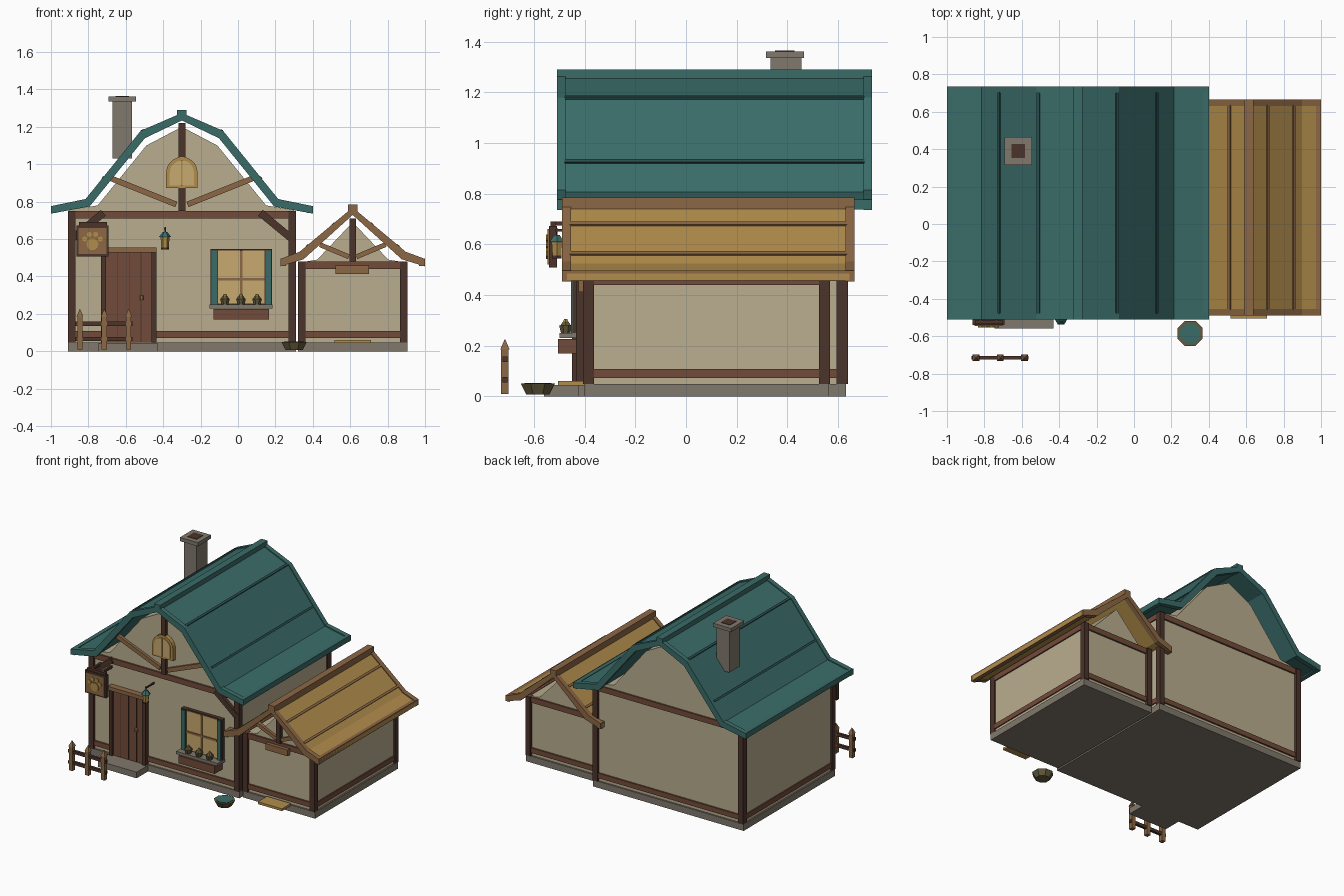
import bpy, bmesh, math
from mathutils import Vector, Matrix

cube = bpy.data.objects.get("Cube")
if cube:
    bpy.data.objects.remove(cube, do_unlink=True)


def material(name, r, g, b):
    mat = bpy.data.materials.new(name)
    mat.use_nodes = True
    mat.diffuse_color = (r, g, b, 1)
    mat.node_tree.nodes["Principled BSDF"].inputs["Base Color"].default_value = (r, g, b, 1)
    return mat


teal = material("teal shingles", .042, .15, .14)
deep_teal = material("deep teal", .022, .075, .072)
plaster = material("cream plaster", .485, .423, .275)
dark = material("dark timber", .07, .034, .023)
red = material("red brown timber", .171, .07, .042)
wood = material("mid wood", .262, .136, .058)
gold = material("straw gold", .434, .262, .069)
stone = material("stone", .216, .188, .15)
glow = material("warm glass", .578, .402, .162)
olive = material("olive clay", .127, .102, .045)


def finish(name, bm, mat):
    bmesh.ops.recalc_face_normals(bm, faces=bm.faces)
    mesh = bpy.data.meshes.new(name)
    bm.to_mesh(mesh)
    bm.free()
    mesh.materials.append(mat)
    obj = bpy.data.objects.new(name, mesh)
    bpy.context.collection.objects.link(obj)
    return obj


def prism(name, outline, front, back, mat):
    """Extrude an x-z outline along y."""
    bm = bmesh.new()
    face = bm.faces.new([bm.verts.new((x, front, z)) for x, z in outline])
    grown = bmesh.ops.extrude_face_region(bm, geom=[face])["geom"]
    moved = [v for v in grown if isinstance(v, bmesh.types.BMVert)]
    bmesh.ops.translate(bm, verts=moved, vec=(0, back - front, 0))
    return finish(name, bm, mat)


def box(name, left, right, front, back, low, high, mat):
    return prism(name, [(left, low), (right, low), (right, high), (left, high)], front, back, mat)


def bar(name, start, end, width, front, back, mat):
    """Straight timber between two x-z points."""
    a, b = Vector(start), Vector(end)
    side = (b - a).orthogonal().normalized() * width / 2
    return prism(name, [a - side, b - side, b + side, a + side], front, back, mat)


def cone(name, x, y, low, high, r_low, r_high, sides, mat):
    bm = bmesh.new()
    place = Matrix.Translation((x, y, (low + high) / 2)) @ Matrix.Rotation(math.pi / sides, 4, "Z")
    bmesh.ops.create_cone(bm, cap_ends=True, segments=sides, radius1=r_low,
                          radius2=r_high, depth=high - low, matrix=place)
    return finish(name, bm, mat)


def mirrored(half, centre):
    """Full left-to-right line from (half width, height) pairs listed from the ridge down."""
    return [(centre - w, z) for w, z in reversed(half)] + [(centre + w, z) for w, z in half if w > 0]


def house(name, left, right, front, back, top, gable):
    """Plaster body with stone footing, posts and beams."""
    centre = (left + right) / 2
    outline = mirrored(gable, centre)
    prism(name + "_walls", [(left, .04)] + outline + [(right, .04)], front, back, plaster)
    box(name + "_footing", left - .01, right + .01, front - .012, back + .012, 0, .048, stone)
    for label, low, high in (("sill", .072, .108), ("top", top - .04, top)):
        beam = f"{name}_{label}_beam_"
        for y, end in ((front, "front"), (back, "back")):
            box(beam + end, left, right, y - .012, y + .012, low, high, red)
        for x, end in ((left, "right"), (right, "left")):
            box(beam + end, x - .008, x + .008, front, back, low, high, red)
    for x in (left + .01, right - .01):
        for y in (front + .003, back - .003):
            box(name + "_post", x - .02, x + .02, y - .022, y + .022, .048, top, dark)
    # king post and sloping gable braces
    peak = gable[0][1]
    box(name + "_king_post", centre - .018, centre + .018, front - .025, front, top, peak + .02, dark)


def roof(name, centre, half, front, back, skin, trim, seam, seams):
    """Bent roof sheet with bargeboards, ridge cap, eave boards and seam battens."""
    def sheet(label, lift, depth, y0, y1, mat):
        upper = mirrored([(w, z + lift) for w, z in half], centre)
        lower = mirrored([(max(w - depth * .6, 0) if 0 < i < len(half) - 1 else w, z - depth)
                          for i, (w, z) in enumerate(half)], centre)
        prism(label, upper + lower[::-1], y0, y1, mat)

    sheet(name + "_sheet", -.004, .03, front + .02, back - .02, skin)
    sheet(name + "_bargeboard_front", .004, .036, front, front + .035, trim)
    sheet(name + "_bargeboard_back", .004, .036, back - .035, back, trim)
    peak = half[0][1]
    box(name + "_ridge_cap", centre - .025, centre + .025, front, back, peak - .03, peak + .02, trim)
    width, height = half[-1]
    for side in (-1, 1):
        edge = centre + side * width
        inner = edge - side * .03
        box(name + "_eave_board", min(edge, inner), max(edge, inner), front, back,
            height - .034, height + .006, trim)
        for segment, t in seams:
            a, b = Vector(half[segment]), Vector(half[segment + 1])
            along = (b - a).normalized() * .008
            mid = a.lerp(b, t)
            ends = [(centre + side * p.x, p.y) for p in (mid - along, mid + along)]
            bar(name + "_seam", *ends, .012, front + .03, back - .03, seam)


# main house
MID = -.3
house("main", -.9, .3, -.415, .62, .75,
      [(0, 1.2), (.19, 1.1), (.45, .78), (.6, .755)])
roof("main_roof", MID, [(0, 1.27), (.22, 1.175), (.515, .81), (.7, .772)],
     -.51, .735, teal, teal, deep_teal, [(0, .96), (1, .68)])
for side in (-1, 1):
    bar("main_gable_brace", (MID + side * .38, .925), (MID + side * .03, .785), .03, -.435, -.41, wood)
    bar("main_corner_brace", (MID + side * .59, .6), (MID + side * .42, .74), .04, -.44, -.41, dark)

# side shed
SHED = .613
house("shed", .332, .895, -.388, .55, .48,
      [(0, .69), (.19, .49), (.28, .475)])
roof("shed_roof", SHED, [(0, .765), (.284, .528), (.386, .49)],
     -.49, .665, gold, wood, wood, [(0, .36), (0, .85)])
for side in (-1, 1):
    bar("shed_gable_brace", (SHED + side * .175, .57), (SHED + side * .02, .505), .026, -.407, -.38, wood)
box("shed_name_board", .52, .7, -.425, -.4, .412, .458, wood)
box("shed_mat", .515, .71, -.505, -.4, .043, .06, gold)


# arched gable window
def arch(name, radius, base, front, mat):
    curve = [(MID + radius * math.cos(i * math.pi / 10), .955 + radius * math.sin(i * math.pi / 10))
             for i in range(11)]
    prism(name, curve + [(MID - radius, base), (MID + radius, base)], front, -.41, mat)


arch("attic_window_frame", .084, .872, -.445, gold)
arch("attic_window_glass", .065, .887, -.45, glow)
box("attic_window_bar", MID - .004, MID + .004, -.455, -.44, .887, 1.02, gold)

# chimney
box("chimney_stack", -.672, -.568, .333, .457, 1.03, 1.34, stone)
box("chimney_cap", -.692, -.546, .315, .465, 1.335, 1.362, stone)
box("chimney_flue", -.656, -.582, .352, .428, 1.35, 1.365, dark)

# door
box("door_step", -.745, -.43, -.56, -.41, 0, .045, stone)
box("door_panel", -.71, -.455, -.435, -.41, .048, .53, red)
for i in range(1, 4):
    x = -.71 + i * .064
    box("door_plank_gap", x - .002, x + .002, -.438, -.43, .05, .53, dark)
for x in (-.72, -.45):
    box("door_jamb", x - .013, x + .013, -.45, -.41, .048, .53, dark)
box("door_lintel", -.735, -.435, -.46, -.41, .528, .555, wood)
cone("door_knob", -.515, -.442, .275, .297, .011, .011, 8, gold)

# window with shutters and planter
box("window_frame", -.118, .152, -.44, -.41, .24, .548, dark)
box("window_glass", -.108, .142, -.443, -.43, .255, .538, glow)
box("window_mullion", .01, .024, -.45, -.43, .255, .538, wood)
box("window_transom", -.108, .142, -.45, -.43, .378, .392, wood)
for x in (-.128, .162):
    box("shutter_back", x - .02, x + .02, -.448, -.41, .24, .548, dark)
    box("shutter", x - .015, x + .015, -.455, -.44, .25, .54, teal)
box("window_sill", -.152, .184, -.5, -.41, .23, .25, stone)
box("planter", -.13, .165, -.505, -.41, .17, .226, red)
for x in (-.07, .016, .102):
    cone("flower_pot", x, -.475, .25, .28, .02, .028, 8, olive)
    cone("flower_foliage", x, -.475, .28, .296, .024, .012, 6, olive)
    cone("flower_bloom", x, -.475, .29, .305, .012, .008, 6, gold)

# hanging sign with paw ornament
box("sign_arm", -.85, -.7, -.535, -.515, .672, .69, dark)
for x in (-.82, -.735):
    box("sign_wall_bracket", x - .008, x + .008, -.53, -.41, .674, .69, dark)
box("sign_frame", -.864, -.692, -.54, -.51, .508, .672, dark)
box("sign_board", -.852, -.704, -.546, -.53, .52, .66, wood)


def disc(name, x, z, radius):
    ring = [(x + radius * math.cos(i * math.pi / 5), z + radius * math.sin(i * math.pi / 5))
            for i in range(10)]
    prism(name, ring, -.553, -.545, gold)


disc("paw_pad", -.778, .572, .032)
for dx, dz in ((-.042, .6), (-.017, .625), (.017, .625), (.042, .6)):
    disc("paw_toe", -.778 + dx, dz, .014)

# lantern
box("lantern_bracket", -.395, -.385, -.515, -.41, .65, .66, dark)
cone("lantern_glass", -.39, -.51, .555, .61, .02, .024, 6, gold)
cone("lantern_base", -.39, -.51, .545, .556, .022, .022, 6, dark)
cone("lantern_cap", -.39, -.51, .61, .638, .033, .012, 6, teal)
cone("lantern_hook", -.39, -.51, .635, .665, .004, .004, 6, dark)

# picket fence
for x in (-.845, -.715, -.585):
    box("fence_picket", x - .014, x + .014, -.73, -.7, .01, .185, wood)
    cone("fence_point", x, -.715, .185, .225, .026, .002, 4, wood)
for z in (.066, .147):
    box("fence_rail", -.87, -.565, -.725, -.705, z - .011, z + .011, dark)

# water bowl
cone("bowl", .3, -.585, .008, .05, .05, .073, 8, olive)
cone("bowl_water", .3, -.585, .045, .053, .056, .058, 8, teal)
